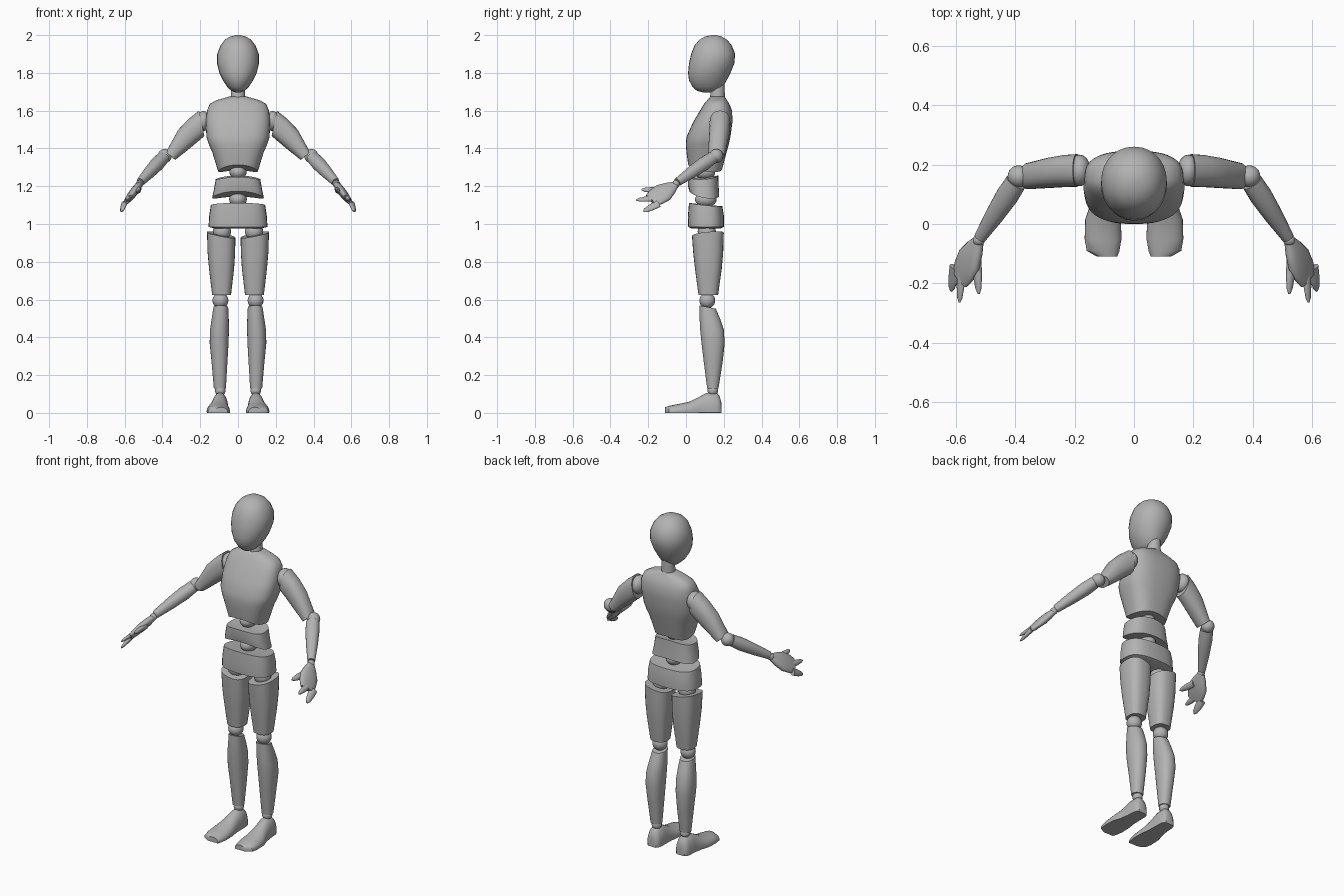
import bpy, bmesh, math
from mathutils import Vector

cube = bpy.data.objects.get("Cube")
if cube:
    bpy.data.objects.remove(cube)

grey = bpy.data.materials.new("mannequin_grey")
grey.use_nodes = True
colour = (0.45, 0.45, 0.45, 1)
grey.diffuse_color = colour
grey.node_tree.nodes["Principled BSDF"].inputs["Base Color"].default_value = colour


def finish(name, bm, angle=40):
    bmesh.ops.recalc_face_normals(bm, faces=bm.faces)
    mesh = bpy.data.meshes.new(name)
    bm.to_mesh(mesh)
    bm.free()
    mesh.materials.append(grey)
    mesh.shade_smooth()
    mesh.set_sharp_from_angle(angle=math.radians(angle))
    bpy.context.collection.objects.link(bpy.data.objects.new(name, mesh))


def loft(name, rings, power=2.0, side=1, n=28, angle=40):
    """Skin rings given as (centre, u radius vector, v radius vector, bow)."""
    bm = bmesh.new()
    loops = []
    for centre, u, v, bow in rings:
        loop = []
        for i in range(n):
            a = math.tau * i / n
            c, s = math.cos(a), math.sin(a)
            c = math.copysign(abs(c) ** (2 / power), c)
            s = math.copysign(abs(s) ** (2 / power), s)
            p = Vector(centre) + Vector(u) * c + Vector(v) * s
            p.z = max(p.z - bow * c * c, 0)
            loop.append(bm.verts.new((p.x * side, p.y, p.z)))
        loops.append(loop)
    for a, b in zip(loops, loops[1:]):
        for i in range(n):
            j = (i + 1) % n
            bm.faces.new((a[i], a[j], b[j], b[i]))
    caps = [bm.faces.new(loops[0]), bm.faces.new(loops[-1])]
    bmesh.ops.poke(bm, faces=caps)
    finish(name, bm, angle)


def level(z, y0, y1, rx, x=0, tilt=0, lean=0, bow=0):
    """Ring for an upright part: front y, back y, half width, slopes."""
    r = (y1 - y0) / 2
    return ((x, (y0 + y1) / 2, z), (rx, 0, rx * lean), (0, r, r * tilt), bow)


def limb(name, start, end, stations, across, power=2.0, side=1):
    """Tapered part along a line; stations are (t, width, thickness)."""
    p, q = Vector(start), Vector(end)
    v = (q - p).cross(Vector(across)).normalized()
    u = v.cross(q - p).normalized()
    loft(name, [(p.lerp(q, t), u * a, v * b, 0) for t, a, b in stations],
         power, side, 20, 60)


def ball(name, centre, radius, side=1, scale=(1, 1, 1)):
    bm = bmesh.new()
    bmesh.ops.create_uvsphere(bm, u_segments=24, v_segments=14, radius=radius)
    for vert in bm.verts:
        p = Vector(centre) + vert.co * Vector(scale)
        vert.co = (p.x * side, p.y, p.z)
    finish(name, bm)


# Head and neck
loft("head", [
    level(2.0, .135, .16, .012), level(1.992, .10, .19, .042),
    level(1.975, .07, .218, .07), level(1.945, .045, .243, .093),
    level(1.9, .027, .26, .11), level(1.85, .016, .256, .111),
    level(1.8, .011, .236, .099), level(1.76, .016, .215, .08),
    level(1.725, .035, .195, .056), level(1.705, .058, .17, .035),
    level(1.697, .09, .14, .012)], 2.1, angle=80)
loft("neck", [level(1.65, .125, .207, .04), level(1.7, .13, .205, .037),
              level(1.76, .142, .205, .033)])

# Torso blocks
loft("chest", [
    level(1.30, .012, .19, .105, tilt=-.15, bow=.022),
    level(1.38, .002, .215, .136), level(1.42, 0, .226, .154),
    level(1.46, .002, .235, .167), level(1.54, .038, .246, .171),
    level(1.6, .074, .244, .164), level(1.635, .095, .23, .15),
    level(1.655, .112, .217, .115), level(1.675, .13, .205, .045)],
    2.7, n=40, angle=50)
loft("belly", [level(1.16, .018, .176, .137, tilt=-.17, bow=.022),
               level(1.2, .01, .173, .128, tilt=-.05, bow=.02),
               level(1.253, .01, .171, .118, tilt=.05, bow=.016)], 2.6)
loft("pelvis", [level(.975, .03, .18, .12), level(.985, .012, .2, .156),
                level(1.04, .01, .201, .153), level(1.103, .016, .192, .144,
                tilt=-.1, bow=.004)], 2.7)
ball("upper_waist_joint", (0, .1, 1.275), .05, scale=(.9, 1.1, .8))
ball("lower_waist_joint", (0, .105, 1.13), .052, scale=(.9, 1.1, .8))

for word, s in (("left", 1), ("right", -1)):
    # Leg
    ball(word + "_hip_joint", (.085, .11, .96), .048, s)
    loft(word + "_thigh", [
        level(.943, .032, .2, .075, .089, .1, .2),
        level(.85, .038, .197, .073, .088),
        level(.76, .048, .189, .066, .087),
        level(.625, .066, .17, .05, .087)], 2.6, s)
    ball(word + "_knee_joint", (.093, .113, .595), .042, s)
    loft(word + "_shin", [
        level(.56, .072, .158, .039, .091, -.2),
        level(.5, .072, .18, .045, .094),
        level(.44, .075, .2, .05, .098),
        level(.37, .082, .205, .05, .1),
        level(.27, .094, .194, .042, .098),
        level(.13, .112, .172, .032, .096)], 2.2, s)
    ball(word + "_ankle_joint", (.094, .142, .118), .028, s)

    # Foot, skinned from heel to toe
    foot = [(.187, .095, .026, .055), (.178, .095, .036, .09),
            (.16, .095, .042, .108), (.11, .096, .044, .106),
            (.06, .1, .049, .08), (.015, .104, .06, .058),
            (-.05, .104, .062, .045), (-.09, .104, .055, .037),
            (-.11, .09, .034, .03)]
    loft(word + "_foot", [((x, y, h * .2), (w, 0, 0), (0, 0, h * .8), 0)
                          for y, x, w, h in foot], 2.1, s)

    # Arm
    ball(word + "_shoulder_joint", (.183, .18, 1.545), .053, s, (.7, 1, 1))
    loft(word + "_upper_arm", [
        ((.192, .18, 1.533), (0, .055, 0), (.014, 0, .067), 0),
        ((.235, .178, 1.498), (0, .054, 0), (.024, 0, .06), 0),
        ((.285, .172, 1.45), (0, .051, 0), (.032, 0, .048), 0),
        ((.357, .161, 1.36), (0, .044, 0), (.024, 0, .021), 0)], 2.3, s)
    ball(word + "_elbow_joint", (.388, .16, 1.36), .037, s)
    limb(word + "_forearm", (.396, .142, 1.352), (.517, -.045, 1.222),
         [(0, .036, .031), (.25, .038, .036), (.6, .032, .031),
          (1, .021, .022)], (.84, .54, 0), 2.2, s)
    ball(word + "_wrist_joint", (.522, -.054, 1.212), .02, s)

    # Hand with a thumb and two grouped fingers
    spread = (.61, 0, -.79)
    limb(word + "_palm", (.522, -.055, 1.208), (.585, -.185, 1.125),
         [(0, .02, .016), (.2, .038, .021), (.5, .058, .022),
          (.8, .055, .018), (1, .044, .012)], spread, 2.2, s)
    taper = [(0, 1, 1), (.5, .9, .8), (.85, .6, .55), (1, .2, .2)]
    for finger, base, tip, w, thick in (
            ("thumb", (.53, -.12, 1.178), (.522, -.235, 1.182), .02, .016),
            ("middle_finger", (.58, -.16, 1.137), (.587, -.264, 1.127), .018, .013),
            ("outer_finger", (.602, -.145, 1.108), (.615, -.226, 1.066), .023, .014)):
        limb(f"{word}_{finger}", base, tip,
             [(t, w * a, thick * b) for t, a, b in taper], spread, 2, s)
